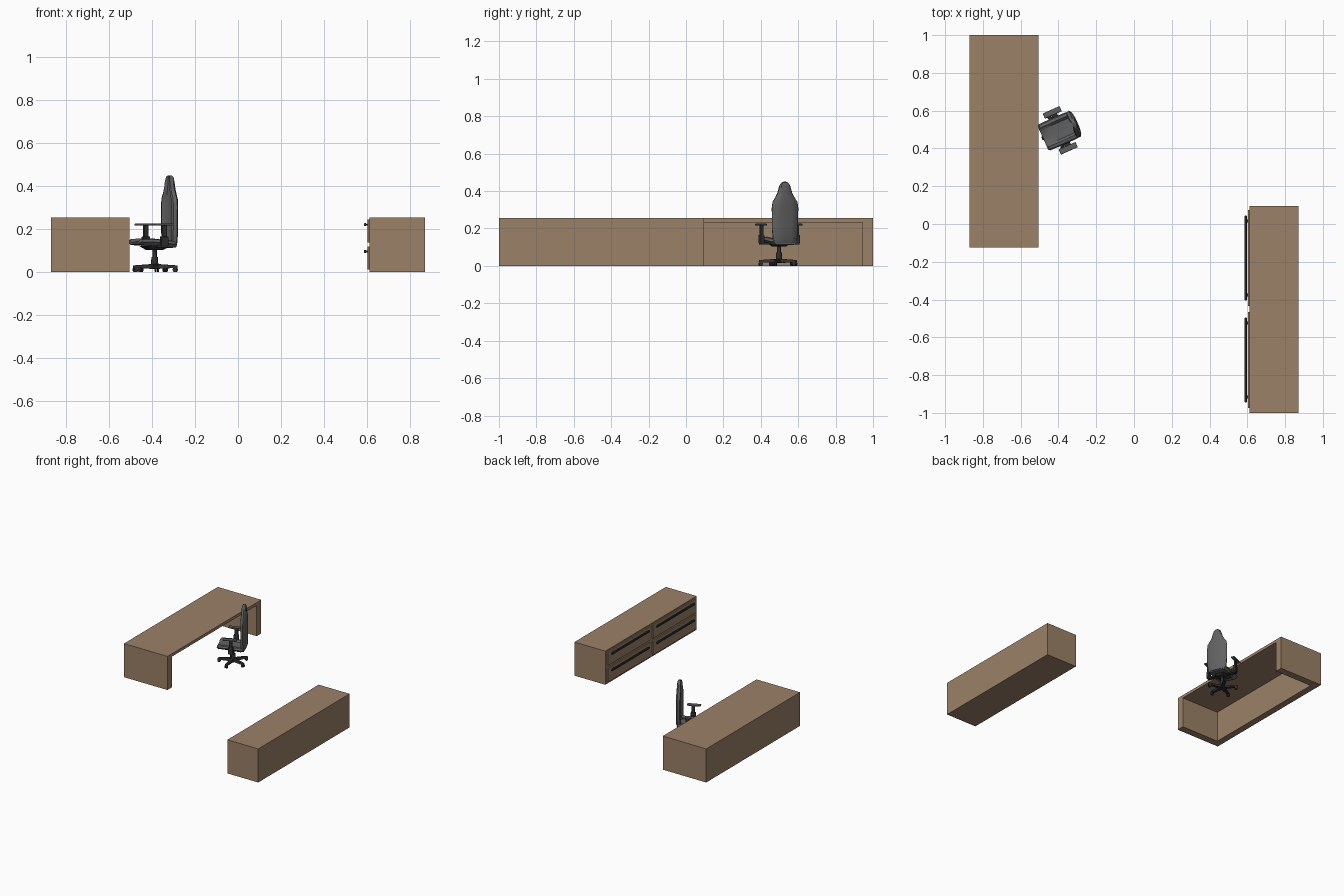
import bpy, bmesh
from math import radians, pi, cos, sin
from mathutils import Matrix, Vector

if "Cube" in bpy.data.objects:
    bpy.data.objects.remove(bpy.data.objects["Cube"])

def material(name, c):
    m = bpy.data.materials.new(name)
    m.diffuse_color = (*c, 1)
    m.use_nodes = True
    m.node_tree.nodes["Principled BSDF"].inputs["Base Color"].default_value = m.diffuse_color
    return m

WOOD = material("wood", (0.33, 0.22, 0.14))
FABRIC = material("grey_fabric", (0.12, 0.12, 0.12))
DARK = material("dark_plastic", (0.03, 0.03, 0.03))
CHAIR = Matrix.Translation((-0.388, 0.497, 0)) @ Matrix.Rotation(radians(24), 4, 'Z')

def finish(name, bm, mat, M=Matrix(), smooth=False):
    bmesh.ops.recalc_face_normals(bm, faces=bm.faces)
    me = bpy.data.meshes.new(name)
    bm.to_mesh(me)
    bm.free()
    ob = bpy.data.objects.new(name, me)
    bpy.context.collection.objects.link(ob)
    me.materials.append(mat)
    ob.matrix_world = M
    if smooth:
        bpy.ops.object.select_all(action='DESELECT')
        ob.select_set(True)
        bpy.context.view_layer.objects.active = ob
        bpy.ops.object.shade_smooth_by_angle(angle=radians(35))
    return ob

def box(name, lo, hi, mat, M=Matrix(), bevel=0):
    lo, hi = Vector(lo), Vector(hi)
    bm = bmesh.new()
    bmesh.ops.create_cube(bm, size=1, matrix=Matrix.Translation((lo + hi) / 2) @ Matrix.Diagonal((*(hi - lo), 1)))
    if bevel:
        bmesh.ops.bevel(bm, geom=bm.edges[:], offset=bevel, segments=2, profile=0.5, affect='EDGES')
    return finish(name, bm, mat, M)

def cylinder(name, r1, r2, depth, mat, M, n=16):
    bm = bmesh.new()
    bmesh.ops.create_cone(bm, cap_ends=True, segments=n, radius1=r1, radius2=r2, depth=depth)
    return finish(name, bm, mat, M, True)

def loft(name, rings, mat, M):
    bm = bmesh.new()
    vs = [[bm.verts.new(p) for p in r] for r in rings]
    n = len(vs[0])
    for a, b in zip(vs, vs[1:]):
        for i in range(n):
            bm.faces.new((a[i], a[(i + 1) % n], b[(i + 1) % n], b[i]))
    bm.faces.new(vs[0])
    bm.faces.new(vs[-1])
    return finish(name, bm, mat, M, True)

# Desk, open toward +x: one solid shell from top, two sides and back panel
bm = bmesh.new()
outline = [(-0.125, 0), (-0.125, 0.255), (1, 0.255), (1, 0), (0.945, 0), (0.945, 0.233), (-0.07, 0.233), (-0.07, 0)]
f = bm.faces.new([bm.verts.new((-0.87, y, z)) for y, z in outline])
g = bmesh.ops.extrude_face_region(bm, geom=[f])
bmesh.ops.translate(bm, vec=(0.365, 0, 0), verts=[v for v in g["geom"] if isinstance(v, bmesh.types.BMVert)])
finish("desk_frame", bm, WOOD)
box("desk_back_panel", (-0.87, -0.07, 0), (-0.82, 0.945, 0.233), WOOD)

# Low cabinet with four drawers facing the desk
box("cabinet_body", (0.611, -1, 0), (0.87, 0.095, 0.255), WOOD)
for side, y0 in (("left", -0.975), ("right", -0.435)):
    for level, z0 in (("lower", 0.012), ("upper", 0.137)):
        tag = f"{side}_{level}"
        box(f"drawer_{tag}", (0.603, y0, z0), (0.613, y0 + 0.51, z0 + 0.108), WOOD, bevel=0.003)
        box(f"handle_{tag}", (0.586, y0 + 0.03, z0 + 0.077), (0.597, y0 + 0.48, z0 + 0.091), DARK, bevel=0.003)
        for k, yc in enumerate((y0 + 0.06, y0 + 0.45)):
            box(f"handle_post_{tag}_{k}", (0.594, yc - 0.008, z0 + 0.08), (0.606, yc + 0.008, z0 + 0.088), DARK)

# Chair backrest: side bolsters in front, rounded rear, tapered headrest
section = [(-1, 0.004), (-0.92, -0.013), (-0.72, -0.017), (-0.5, -0.002), (0, 0.003), (0.5, -0.002), (0.72, -0.017),
           (0.92, -0.013), (1, 0.004), (0.8, 0.015), (0.4, 0.02), (-0.4, 0.02), (-0.8, 0.015)]
outline = [(0.122, 0.062, 0.7), (0.14, 0.07, 1), (0.2, 0.076, 1), (0.31, 0.077, 1), (0.342, 0.072, 1), (0.365, 0.056, 0.95),
           (0.39, 0.042, 0.9), (0.42, 0.033, 0.85), (0.437, 0.026, 0.75), (0.447, 0.016, 0.6), (0.45, 0.006, 0.3)]
loft("chair_backrest", [[(0.077 + x * d, u * w, z) for u, x in section] for z, w, d in outline], FABRIC, CHAIR)

# Chair seat: dished cushion with raised sides
section = [(-1, 0.004), (-0.92, 0.017), (-0.72, 0.02), (-0.55, 0.008), (0, 0.006), (0.55, 0.008), (0.72, 0.02),
           (0.92, 0.017), (1, 0.004), (0.8, -0.014), (-0.8, -0.014)]
stations = [(-0.103, 0.066, 0.136, 0.4), (-0.095, 0.075, 0.138, 0.85), (-0.03, 0.077, 0.136, 1),
            (0.06, 0.076, 0.127, 1), (0.085, 0.068, 0.126, 0.8)]
loft("chair_seat", [[(x, u * w, zc + z * h) for u, z in section] for x, w, zc, h in stations], FABRIC, CHAIR)
loft("seat_mount", [[(x * s, y * s, z) for x, y in ((-0.06, -0.045), (0.06, -0.045), (0.06, 0.045), (-0.06, 0.045))]
                    for z, s in ((0.103, 0.55), (0.122, 1))], DARK, CHAIR)

# Armrests, mirrored
for s, side in ((-1, "right"), (1, "left")):
    def arm(name, x0, x1, ya, yb, z0, z1, mat, bevel):
        a, b = sorted((s * ya, s * yb))
        box(f"{side}_arm_{name}", (x0, a, z0), (x1, b, z1), mat, CHAIR, bevel)
    arm("pad", -0.052, 0.046, 0.089, 0.119, 0.216, 0.226, FABRIC, 0.004)
    arm("post", -0.01, 0.014, 0.097, 0.111, 0.155, 0.217, DARK, 0.002)
    arm("sleeve", -0.016, 0.02, 0.094, 0.114, 0.122, 0.165, DARK, 0.002)
    arm("bracket", -0.014, 0.018, 0.03, 0.112, 0.114, 0.126, DARK, 0.002)

# Gas column
cylinder("lower_column", 0.018, 0.015, 0.045, DARK, CHAIR @ Matrix.Translation((0, 0, 0.048)))
cylinder("upper_column", 0.010, 0.010, 0.06, DARK, CHAIR @ Matrix.Translation((0, 0, 0.085)))
cylinder("base_hub", 0.024, 0.02, 0.022, DARK, CHAIR @ Matrix.Translation((0, 0, 0.026)))

# Five-legged star base with twin-wheel casters
for i in range(5):
    M = CHAIR @ Matrix.Rotation(i * 2 * pi / 5 + pi, 4, 'Z')
    rings = [[(x, -w, z0), (x, w, z0), (x, w * 0.7, z1), (x, -w * 0.7, z1)]
             for x, w, z0, z1 in ((0.008, 0.013, 0.016, 0.038), (0.095, 0.010, 0.019, 0.032), (0.108, 0.007, 0.02, 0.03))]
    loft(f"base_leg_{i}", rings, DARK, M)
    for s in (-1, 1):
        cylinder(f"caster_{i}_{'a' if s < 0 else 'b'}", 0.011, 0.011, 0.007, DARK,
                 M @ Matrix.Translation((0.098, s * 0.0055, 0.011)) @ Matrix.Rotation(pi / 2, 4, 'X'), 12)
